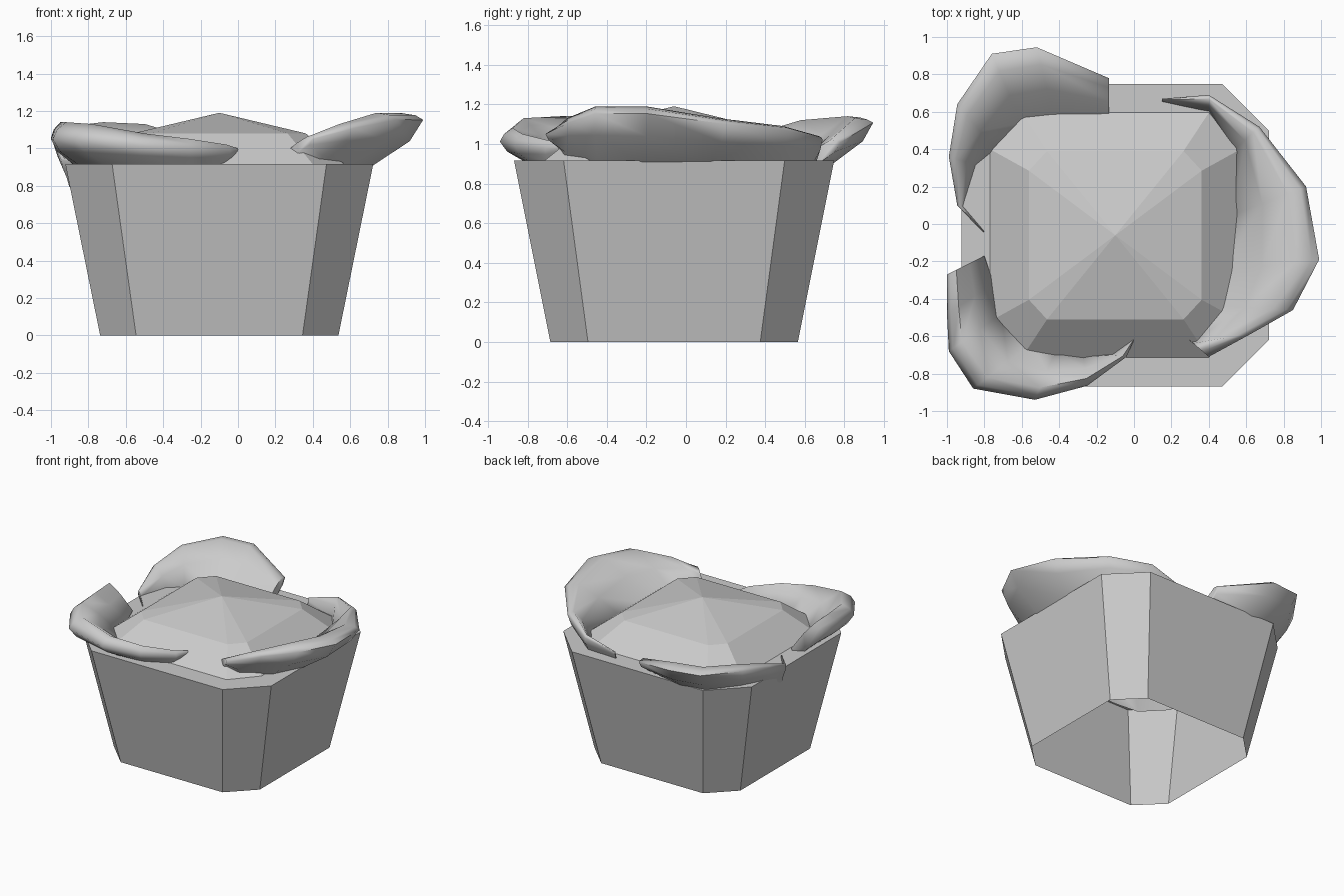
import bpy, bmesh, math

CX, CY = -0.10, -0.06          # centre of the tapered pot


def finish(bm, name):
    bmesh.ops.recalc_face_normals(bm, faces=bm.faces)
    me = bpy.data.meshes.new(name)
    bm.to_mesh(me)
    bm.free()
    ob = bpy.data.objects.new(name, me)
    bpy.context.collection.objects.link(ob)
    return ob


def octagon(bm, hx, hy, fx, fy, z):
    """Square ring with cut corners: half sizes and half flat lengths."""
    pts = [(fx, -hy), (hx, -fy), (hx, fy), (fx, hy),
           (-fx, hy), (-hx, fy), (-hx, -fy), (-fx, -hy)]
    return [bm.verts.new((CX + x, CY + y, z)) for x, y in pts]


def bridge(bm, a, b):
    n = len(a)
    for i in range(n):
        j = (i + 1) % n
        bm.faces.new((a[i], a[j], b[j], b[i]))


# Pot: open-bottomed tapered wall with a flat rim
bm = bmesh.new()
foot = octagon(bm, 0.637, 0.625, 0.445, 0.435, 0)
lip = octagon(bm, 0.823, 0.808, 0.573, 0.558, 0.915)
inner = octagon(bm, 0.67, 0.655, 0.50, 0.46, 0.915)
bridge(bm, foot, lip)
bridge(bm, lip, inner)
finish(bm, "pot")

# Mound: steep skirt and a low eight-sided peak
bm = bmesh.new()
base = octagon(bm, 0.67, 0.655, 0.50, 0.46, 0.915)
ring = octagon(bm, 0.462, 0.45, 0.365, 0.345, 1.08)
bridge(bm, base, ring)
peak = bm.verts.new((CX, CY, 1.19))
for i in range(8):
    bm.faces.new((ring[i], ring[(i + 1) % 8], peak))
finish(bm, "mound")


# Leaves: flared, rounded wedge lofted along the rim, its root sunk into the pot
def leaf(name, edge, stations):
    # cross-section: (fraction inner->outer, fraction base->top)
    section = [(0, 0.05), (0.4, 0.62), (0.75, 1.0), (0.92, (1 + edge) / 2 + 0.02),
               (1, edge), (0.86, edge * 0.55), (0.45, 0), (0.22, -0.42)]
    bm = bmesh.new()
    rings = []
    for xi, yi, xo, yo, top, low in stations:
        rings.append([bm.verts.new((xi + (xo - xi) * t, yi + (yo - yi) * t,
                                    low + (top - low) * h)) for t, h in section])
    for a, b in zip(rings, rings[1:]):
        bridge(bm, a, b)
    bm.faces.new(rings[0])
    bm.faces.new(rings[-1])
    ob = finish(bm, name)
    bpy.ops.object.select_all(action='DESELECT')
    ob.select_set(True)
    bpy.context.view_layer.objects.active = ob
    bpy.ops.object.shade_smooth_by_angle(angle=math.radians(80))


# station: inner x, y, outer x, y, top z, base z
leaf("right_leaf", 0.87, [
    (0.26, -0.59, 0.40, -0.71, 1.06, 0.98),
    (0.31, -0.63, 0.62, -0.59, 1.13, 0.96),
    (0.41, -0.44, 0.85, -0.46, 1.19, 0.91),
    (0.48, -0.25, 0.99, -0.19, 1.19, 0.90),
    (0.53, 0.05, 0.92, 0.20, 1.13, 0.90),
    (0.54, 0.40, 0.67, 0.52, 1.09, 0.90),
    (0.40, 0.60, 0.40, 0.69, 1.04, 0.90),
    (0.15, 0.655, 0.15, 0.67, 0.97, 0.92)])

leaf("back_leaf", 0.9, [
    (-0.135, 0.575, -0.135, 0.78, 1.02, 0.90),
    (-0.43, 0.575, -0.52, 0.945, 1.13, 0.90),
    (-0.60, 0.54, -0.76, 0.91, 1.14, 0.90),
    (-0.74, 0.40, -0.945, 0.64, 1.12, 0.90),
    (-0.83, 0.31, -0.99, 0.36, 1.05, 0.88),
    (-0.89, 0.09, -0.945, 0.10, 0.95, 0.84),
    (-0.80, -0.035, -0.805, -0.045, 0.93, 0.90)])

leaf("front_leaf", 0.62, [
    (-0.80, -0.17, -1.00, -0.27, 1.14, 0.92),
    (-0.75, -0.32, -1.00, -0.48, 1.14, 0.90),
    (-0.71, -0.48, -0.99, -0.68, 1.14, 0.90),
    (-0.55, -0.64, -0.86, -0.88, 1.13, 0.90),
    (-0.42, -0.68, -0.53, -0.94, 1.08, 0.90),
    (-0.27, -0.71, -0.25, -0.865, 1.05, 0.90),
    (-0.12, -0.695, -0.04, -0.71, 1.02, 0.91),
    (-0.01, -0.615, 0.00, -0.62, 1.00, 0.96)])
